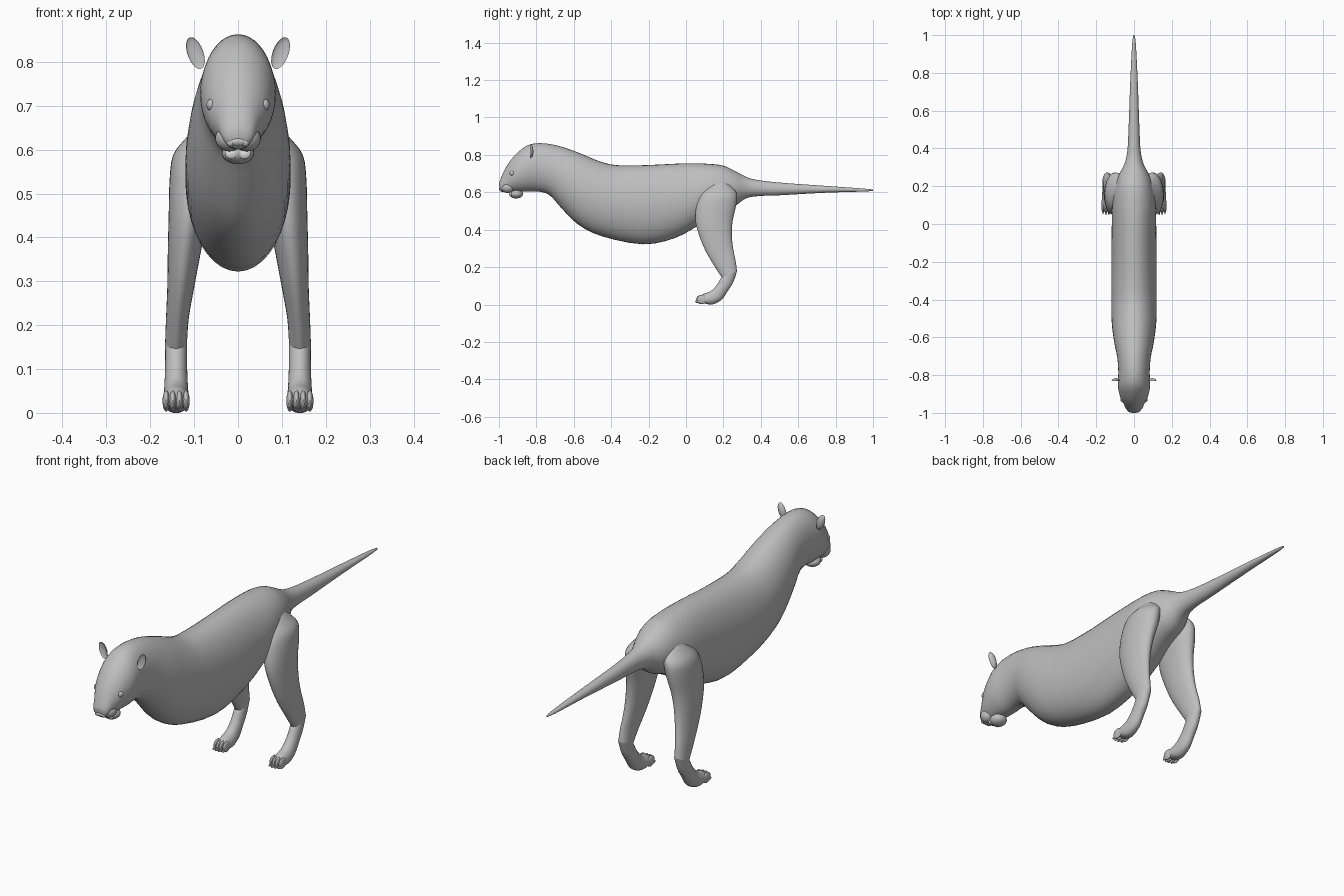
import bpy, bmesh, math
from mathutils import Vector, Matrix

if "Cube" in bpy.data.objects:
    bpy.data.objects.remove(bpy.data.objects["Cube"])


def material(name, value):
    m = bpy.data.materials.new(name)
    m.diffuse_color = (value, value, value, 1)
    m.use_nodes = True
    m.node_tree.nodes["Principled BSDF"].inputs["Base Color"].default_value = m.diffuse_color
    return m


FUR = material("grey fur", 0.52)
TEETH = material("pale teeth", 0.8)


def finish(bm, name, mat):
    bmesh.ops.recalc_face_normals(bm, faces=bm.faces[:])
    me = bpy.data.meshes.new(name)
    bm.to_mesh(me)
    bm.free()
    me.materials.append(mat)
    ob = bpy.data.objects.new(name, me)
    bpy.context.collection.objects.link(ob)
    bpy.ops.object.select_all(action='DESELECT')
    ob.select_set(True)
    bpy.context.view_layer.objects.active = ob
    bpy.ops.object.shade_smooth_by_angle(angle=math.radians(45))
    return ob


def catmull(a, b, c, d, t):
    return [0.5 * (2 * q + (r - p) * t + (2 * p - 5 * q + 4 * r - s) * t * t
                   + (3 * q - p - 3 * r + s) * t ** 3)
            for p, q, r, s in zip(a, b, c, d)]


def loft(name, sections, side=1, steps=3, segs=32):
    """Skin of ellipses; section = y, z of one edge, y, z of the other, centre x, half width."""
    rows, n = [], len(sections)
    for i in range(n - 1):
        pts = [sections[max(0, min(n - 1, i + k))] for k in (-1, 0, 1, 2)]
        rows += [catmull(*pts, s / steps) for s in range(steps)]
    rows.append(sections[-1])
    bm = bmesh.new()
    rings = []
    for y0, z0, y1, z1, x, rx in rows:
        ring = []
        for k in range(segs):
            a = 2 * math.pi * k / segs
            s = math.sin(a) / 2
            ring.append(bm.verts.new((side * (x + max(rx, 0.002) * math.cos(a)),
                                      (y0 + y1) / 2 + s * (y0 - y1),
                                      max(0, (z0 + z1) / 2 + s * (z0 - z1)))))
        rings.append(ring)
    for p, q in zip(rings, rings[1:]):
        for k in range(segs):
            j = (k + 1) % segs
            bm.faces.new((p[k], p[j], q[j], q[k]))
    bm.faces.new(rings[0])
    bm.faces.new(rings[-1])
    return finish(bm, name, FUR)


def ellipsoid(name, loc, size, mat=FUR, tilt=0, cup=False):
    bm = bmesh.new()
    bmesh.ops.create_uvsphere(bm, u_segments=24, v_segments=14, radius=1)
    if cup:  # push the front half inwards to hollow it
        for v in bm.verts:
            if v.co.y < 0:
                v.co.y *= -0.45
    mat4 = (Matrix.Translation(loc) @ Matrix.Rotation(tilt, 4, 'Y')
            @ Matrix.Diagonal((*size, 1)))
    bmesh.ops.transform(bm, matrix=mat4, verts=bm.verts[:])
    return finish(bm, name, mat)


# Head, trunk and tail in one skin: top edge, bottom edge, half width
body = [
    (-1.0, .645, -.995, .612, .02), (-.992, .67, -.985, .602, .035),
    (-.97, .72, -.95, .60, .05), (-.94, .768, -.92, .602, .067),
    (-.90, .812, -.89, .603, .079), (-.85, .85, -.85, .603, .086),
    (-.78, .863, -.79, .604, .083), (-.68, .848, -.73, .585, .089),
    (-.57, .81, -.67, .52, .106), (-.46, .765, -.58, .43, .118),
    (-.37, .745, -.45, .365, .12), (-.22, .745, -.23, .322, .12),
    (0, .755, -.06, .355, .118), (.12, .752, .07, .425, .115),
    (.20, .742, .18, .49, .10), (.26, .715, .26, .525, .08),
    (.31, .688, .32, .567, .052), (.37, .668, .39, .58, .036),
    (.50, .652, .50, .584, .029), (.75, .634, .75, .598, .02),
    (.95, .62, .95, .604, .01), (1.0, .614, 1.0, .608, .003)]
loft("body", [(a, b, c, d, 0, w) for a, b, c, d, w in body], segs=40)

# Nose and lower jaw
ellipsoid("nose", (0, -.985, .618), (.028, .015, .012))
ellipsoid("lower_jaw", (0, -.908, .592), (.037, .037, .025))

thigh = [
    (.13, .66, .22, .66, .06, .03), (.10, .625, .25, .625, .075, .045),
    (.075, .585, .272, .59, .095, .053), (.056, .53, .268, .53, .103, .053),
    (.05, .45, .25, .45, .113, .045), (.07, .37, .245, .37, .122, .038),
    (.105, .285, .253, .295, .13, .031), (.155, .20, .265, .235, .138, .026),
    (.19, .147, .273, .178, .141, .025)]
foot = [
    (.19, .147, .273, .178, .141, .025), (.168, .11, .252, .118, .141, .025),
    (.143, .08, .225, .075, .141, .026), (.12, .066, .19, .025, .141, .028),
    (.095, .058, .14, 0, .141, .030), (.075, .045, .10, .006, .141, .029),
    (.065, .035, .07, .015, .141, .024)]

for side, label in ((1, "left"), (-1, "right")):
    # Face details
    ellipsoid(label + "_muzzle", (side * .02, -.953, .626), (.032, .035, .03))
    ellipsoid(label + "_nostril", (side * .016, -.988, .615), (.010, .010, .009))
    ellipsoid(label + "_eye", (side * .06, -.929, .702), (.012, .014, .014))
    ellipsoid(label + "_ear", (side * .097, -.832, .82), (.018, .016, .038),
              tilt=side * .35, cup=True)
    ellipsoid(label + "_tooth", (side * .015, -.938, .592), (.015, .008, .014), TEETH)
    # Hind leg
    loft(label + "_thigh", thigh, side)
    loft(label + "_foot", foot, side)
    for i in range(4):
        dx = (i - 1.5) * .0152
        y = .078 + abs(i - 1.5) * .005
        ellipsoid(f"{label}_toe_{i + 1}", (side * (.141 + dx), y, .027),
                  (.0082, .026, .024))
        ellipsoid(f"{label}_claw_{i + 1}", (side * (.141 + dx), y - .021, .016),
                  (.004, .012, .007))
